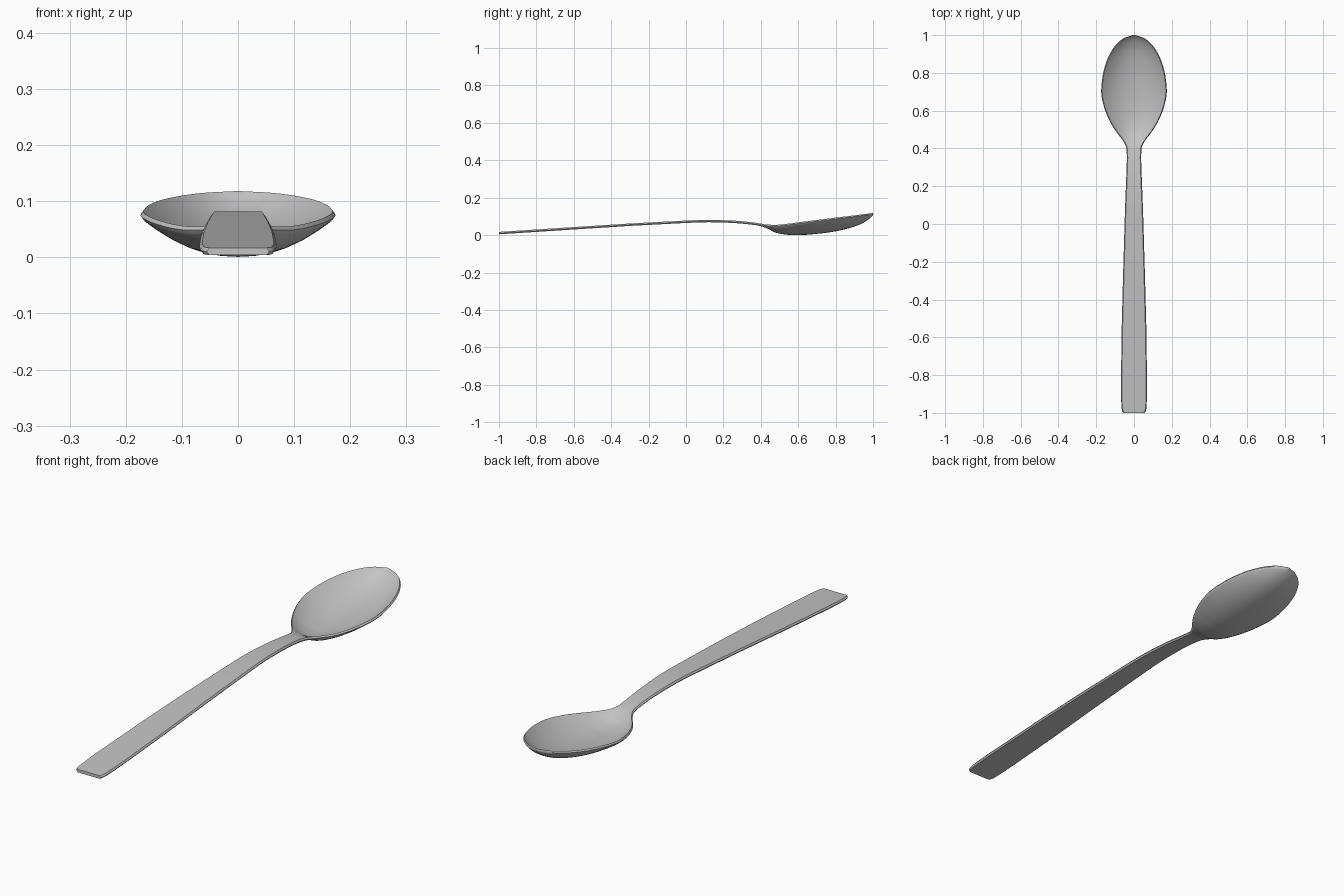
import bpy, bmesh, math

cube = bpy.data.objects.get("Cube")
if cube:
    bpy.data.objects.remove(cube, do_unlink=True)

steel = bpy.data.materials.new("brushed_steel")
steel.use_nodes = True
grey = (0.55, 0.55, 0.55, 1)
steel.diffuse_color = grey
steel.node_tree.nodes["Principled BSDF"].inputs["Base Color"].default_value = grey

THICK = 0.013   # metal thickness
EDGE = 0.005    # softened edge width
ACROSS = 16     # strips across the width

# Stations along the spoon: y, half width, rim height, underside height
STATIONS = [
    (-1.0, .056, .017, .004), (-.99, .063, .018, .005), (-.96, .067, .02, .007),
    (-.85, .069, .027, .014), (0, .05, .078, .065), (.12, .046, .082, .069),
    (.25, .041, .078, .065), (.35, .038, .069, .056), (.4, .04, .062, .048),
    (.44, .058, .056, .033), (.48, .088, .055, .013), (.52, .115, .058, .005),
    (.56, .136, .063, .001), (.62, .159, .071, .001), (.7, .174, .081, .007),
    (.78, .167, .091, .017), (.86, .146, .101, .034), (.92, .117, .108, .053),
    (.96, .085, .113, .073), (.985, .052, .116, .091), (1.0, .008, .118, .107),
]


def slope(i, k):
    a, b = STATIONS[max(i - 1, 0)], STATIONS[min(i + 1, len(STATIONS) - 1)]
    c = STATIONS[i]
    if a is c or b is c:
        return (b[k] - a[k]) / (b[0] - a[0])
    s, t = (c[k] - a[k]) / (c[0] - a[0]), (b[k] - c[k]) / (b[0] - c[0])
    return 2 * s * t / (s + t) if s * t > 0 else 0


def smooth_stations(steps):
    """Monotone curve through the stations."""
    for i in range(len(STATIONS) - 1):
        a, b = STATIONS[i], STATIONS[i + 1]
        h = b[0] - a[0]
        for j in range(steps):
            t = j / steps
            row = [a[0] + h * t]
            for k in range(1, 4):
                row.append(a[k] * (1 + 2 * t) * (1 - t) ** 2
                           + b[k] * t * t * (3 - 2 * t)
                           + h * t * (1 - t) * (slope(i, k) * (1 - t) - slope(i + 1, k) * t))
            yield row
    yield STATIONS[-1]


def section(bm, y, w, rim, low):
    """Closed ring: dished top, soft edge, matching underside."""
    thick = min(THICK, rim - low)
    depth = rim - low - thick
    inner = w - min(EDGE, w * .4)
    us = [math.sin(math.pi * (i / ACROSS - .5)) for i in range(ACROSS + 1)]
    top = [(u * inner, y, rim - depth * (1 - abs(u) ** 2.2)) for u in us]
    base = [(x, y, z - thick) for x, y, z in reversed(top)]
    mid = rim - thick / 2
    ring = top + [(w, y, mid)] + base + [(-w, y, mid)]
    return [bm.verts.new(p) for p in ring]


# Handle and bowl lofted as one skin
bm = bmesh.new()
rings = [section(bm, *row) for row in smooth_stations(3)]
for a, b in zip(rings, rings[1:]):
    for i in range(len(a)):
        j = (i + 1) % len(a)
        bm.faces.new((a[i], a[j], b[j], b[i]))

# End caps
for ring in (rings[0], rings[-1]):
    bm.faces.new(ring)
bmesh.ops.recalc_face_normals(bm, faces=bm.faces)

mesh = bpy.data.meshes.new("spoon")
bm.to_mesh(mesh)
bm.free()
mesh.materials.append(steel)
spoon = bpy.data.objects.new("spoon", mesh)
bpy.context.collection.objects.link(spoon)
bpy.context.view_layer.objects.active = spoon
spoon.select_set(True)
bpy.ops.object.shade_smooth_by_angle(angle=math.radians(40))
